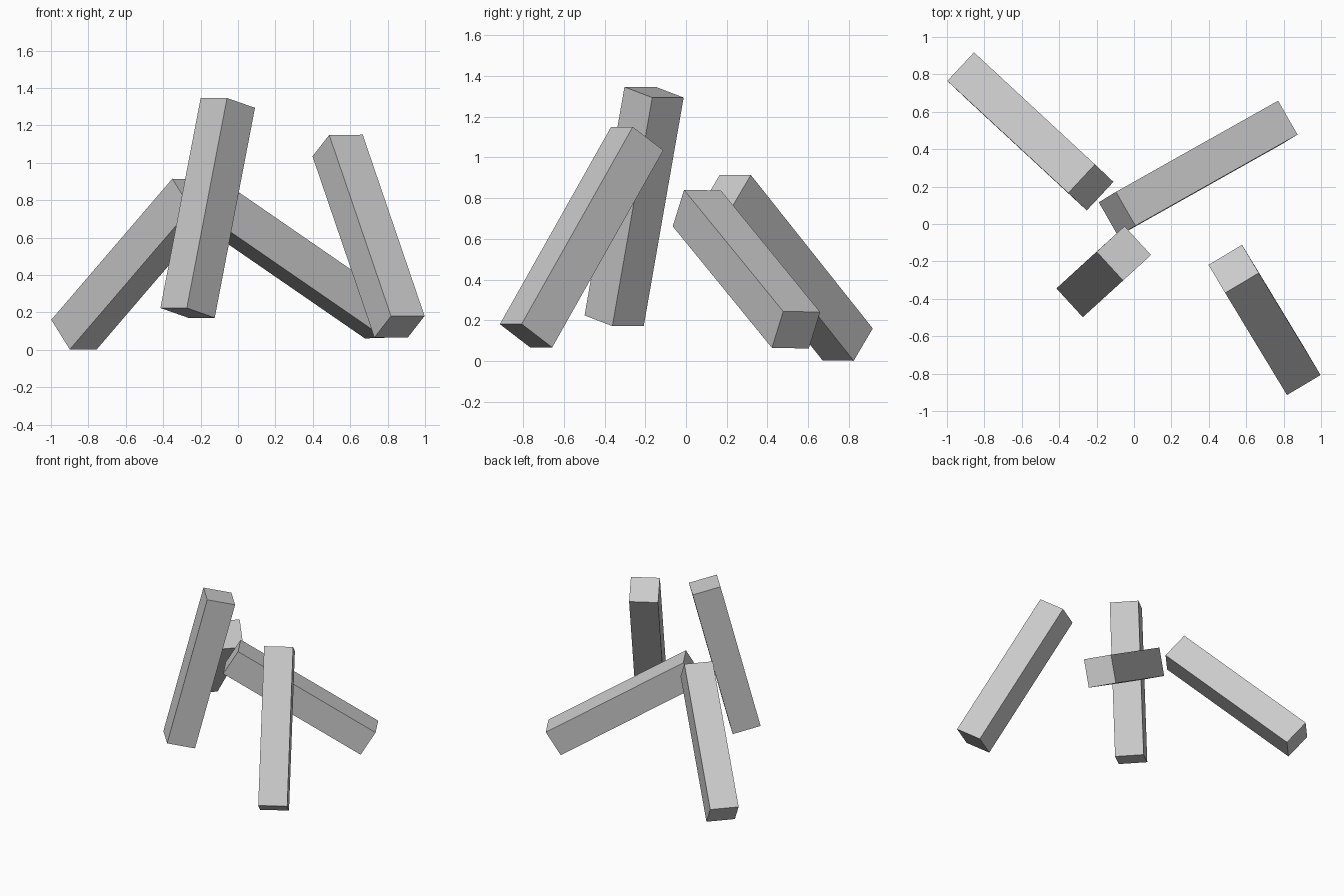
import bpy
from mathutils import Vector, Matrix

if "Cube" in bpy.data.objects:
    bpy.data.objects.remove(bpy.data.objects["Cube"])

LENGTH = 1.16   # long side of every beam
SIDE = 0.209    # square section


def beam(name, centre, along, across):
    """Square beam: long axis follows 'along', one side faces 'across'."""
    x = Vector(along).normalized()
    y = Vector(across)
    y = (y - x * y.dot(x)).normalized()
    z = x.cross(y)
    bpy.ops.mesh.primitive_cube_add(size=1)
    ob = bpy.context.object
    ob.name = ob.data.name = name
    ob.matrix_world = (Matrix.Translation(Vector(centre))
                       @ Matrix((x, y, z)).transposed().to_4x4()
                       @ Matrix.Diagonal((LENGTH, SIDE, SIDE, 1)))
    return ob


# Four loose tilted beams arranged around the centre
beam("back_left_beam", (-0.554, 0.495, 0.458), (0.647, -0.599, 0.754), (0.144, 0.152, 0))
beam("back_right_beam", (0.343, 0.297, 0.451), (0.868, 0.488, -0.598), (-0.102, 0.182, -0.004))
beam("front_left_beam", (-0.162, -0.255, 0.759), (0.215, 0.196, 1.122), (0.141, -0.154, 0))
beam("front_right_beam", (0.698, -0.513, 0.608), (0.330, -0.545, -0.967), (0.182, 0.108, 0))
